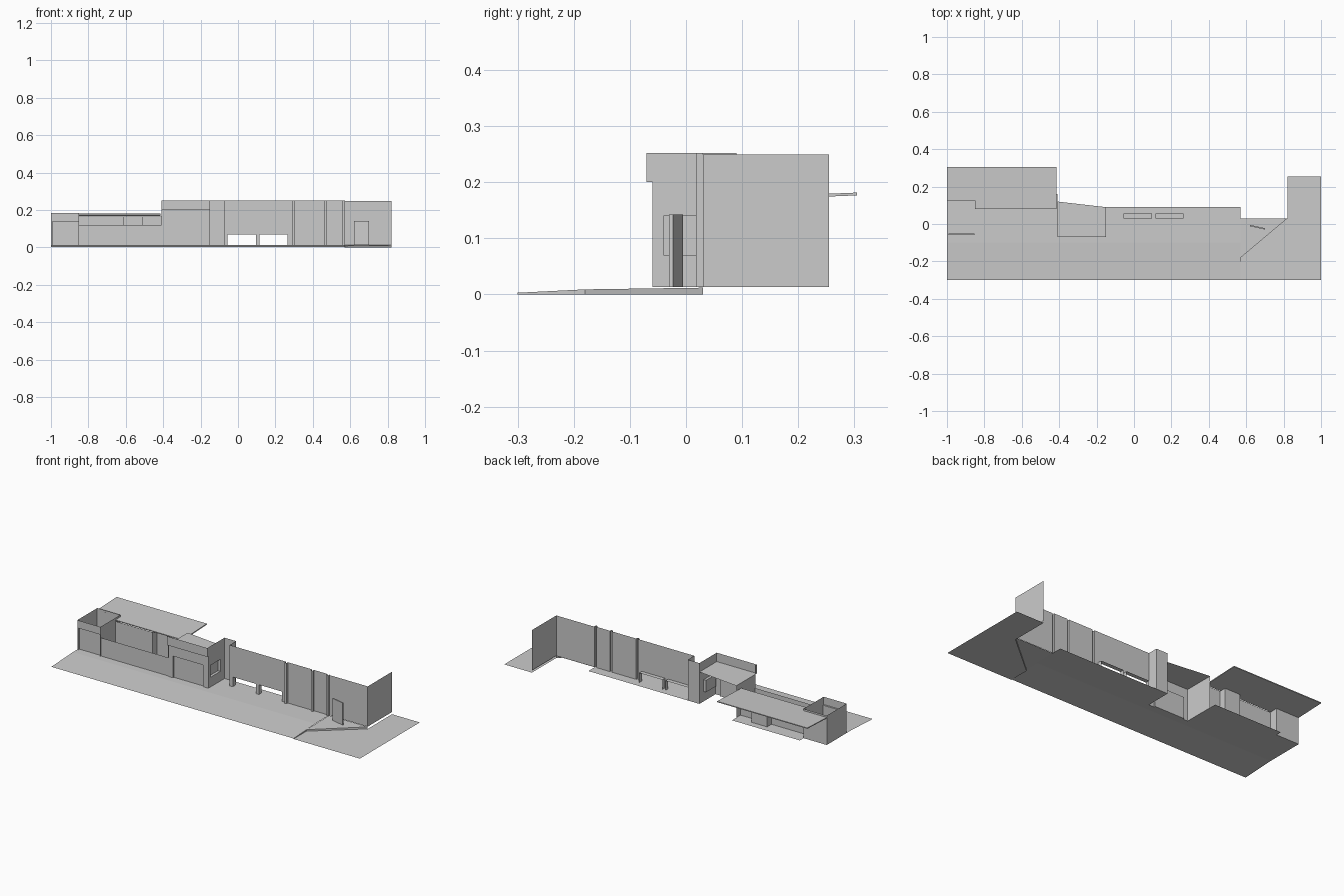
import bpy
from mathutils import Vector

if "Cube" in bpy.data.objects:
    bpy.data.objects.remove(bpy.data.objects["Cube"])

FLOOR = 0.013


def mesh(name, faces):
    """Object from a list of polygons (each a list of 3D points)."""
    verts, idx = [], []
    for f in faces:
        idx.append(list(range(len(verts), len(verts) + len(f))))
        verts += [tuple(p) for p in f]
    me = bpy.data.meshes.new(name)
    me.from_pydata(verts, [], idx)
    me.update()
    ob = bpy.data.objects.new(name, me)
    bpy.context.collection.objects.link(ob)
    return ob


def flat(name, pts, z):
    return mesh(name, [[(x, y, z) for x, y in pts]])


def rect(x0, x1, y0, y1):
    return [(x0, y0), (x1, y0), (x1, y1), (x0, y1)]


def strip(name, path, z0, z1):
    """Vertical sheet following a plan path."""
    return mesh(name, [[(*a, z0), (*b, z0), (*b, z1), (*a, z1)]
                       for a, b in zip(path, path[1:])])


def wall(name, a, b, z0, z1, openings, depth, glazed=True):
    """Sheet wall from a to b with recessed openings (s0, s1, z0, z1)."""
    a, b = Vector(a), Vector(b)
    length = (b - a).length
    d = (b - a).normalized()
    n = Vector((-d.y, d.x))

    def p(s, z, k=0.0):
        q = a + d * s + n * k
        return (q.x, q.y, z)

    ss = sorted({0, length, *[v for o in openings for v in o[:2]]})
    zs = sorted({z0, z1, *[v for o in openings for v in o[2:]]})
    faces = []
    for s0, s1 in zip(ss, ss[1:]):
        for h0, h1 in zip(zs, zs[1:]):
            cs, cz = (s0 + s1) / 2, (h0 + h1) / 2
            if not any(o[0] < cs < o[1] and o[2] < cz < o[3] for o in openings):
                faces.append([p(s0, h0), p(s1, h0), p(s1, h1), p(s0, h1)])
    for s0, s1, h0, h1 in openings:
        ring = [(s0, h0), (s1, h0), (s1, h1), (s0, h1)]
        for i in range(4):
            u, v = ring[i], ring[(i + 1) % 4]
            faces.append([p(*u), p(*v), p(*v, depth), p(*u, depth)])
        if glazed:
            faces.append([p(*c, depth) for c in ring])
    return mesh(name, faces)


# Pavement: sloped front strip, then level floors behind it
mesh("sloped_pavement", [[(-1, -.3, .003), (.57, -.3, .003), (.57, -.1, FLOOR), (-1, -.1, FLOOR)]])
flat("front_walk", rect(-1, .57, -.1, -.06), FLOOR)
flat("left_bay_floor", rect(-1, -.85, -.06, .125), FLOOR)
flat("terrace_floor", rect(-.85, -.41, -.06, .16), FLOOR)
flat("main_floor", rect(-.15, .57, -.06, .09), FLOOR)
mesh("pavement_side", [[(.57, -.3, 0), (.57, -.18, 0), (.57, -.18, .009), (.57, -.3, .003)]])

# Lower yard on the right with the diagonal kerb and entry landing
flat("side_yard", [(.57, -.3), (1, -.3), (1, .255), (.82, .255), (.82, .03), (.57, -.18)], 0)
mesh("diagonal_kerb", [[(.57, -.18, 0), (.82, .03, 0), (.82, .03, .012), (.57, -.18, .009)]])
mesh("entry_landing", [[(.57, -.18, .009), (.82, .03, .012), (.57, .03, .012)]])

# Main facade: recess, window wall, pilasters, right return
strip("facade_recess", [(-.15, .09), (-.075, .09), (-.075, .03)], FLOOR, .252)
wall("window_wall", (-.075, .03), (.29, .03), FLOOR, .252,
     [(.02, .17, FLOOR, .07), (.19, .34, FLOOR, .07)], .025, glazed=False)
path = [(.29, .03)]
for x in (.29, .46, .56):
    path += [(x, .03), (x, .018), (x + .012, .018), (x + .012, .03)]
strip("pilaster_wall", path[1:], FLOOR, .252)
strip("right_return_wall", [(.572, .03), (.82, .03), (.82, .255)], FLOOR, .249)

# Open entry door: thin panel at a slant
a, b = Vector((.62, -.012)), Vector((.70, -.030))
off = Vector((.0016, .007))
c, e = b + off, a + off
plan = [tuple(v) for v in (a, b, c, e)]
strip("entry_door", plan + plan[:1], FLOOR, .142)
flat("entry_door_top", plan, .142)

# Projecting front block with windows, fascia and low roof
wall("block_front", (-.41, -.06), (-.15, -.06), FLOOR, .2, [(.03, .225, FLOOR, .14)], .008)
wall("block_right_side", (-.15, -.06), (-.15, .09), FLOOR, .252, [(.02, .11, .07, .14)], .015)
strip("block_left_side", [(-.41, -.06), (-.41, .12)], FLOOR, .2)
strip("block_fascia", [(-.41, -.06), (-.41, -.07), (-.15, -.07), (-.15, -.06)], .2, .252)
flat("fascia_soffit", rect(-.41, -.15, -.07, -.06), .2)
flat("block_roof", [(-.41, -.06), (-.15, -.06), (-.15, .09), (-.41, .12)], .2)

# Terrace: low front wall and set-back window wall with a door niche
strip("terrace_front_wall", [(-.85, -.055), (-.41, -.055)], FLOOR, .12)
strip("terrace_back_wall", [(-.85, .08), (-.61, .08), (-.61, .12), (-.51, .12),
                            (-.51, .08), (-.41, .08)], FLOOR, .165)

# Left open-topped bay
wall("left_bay_front", (-1, -.06), (-.85, -.06), FLOOR, .185,
     [(.008, .147, FLOOR, .14)], .01)
strip("left_bay_sides", [(-1, -.06), (-1, .125), (-.85, .125), (-.85, -.06)], FLOOR, .185)

# Gently sloped roof sheet wrapping the bay
outline = [(-.85, .08), (-.415, .08), (-.415, .305), (-1, .305), (-1, .125), (-.85, .125)]
roof = mesh("rear_roof", [[(x, y, .17 + (y - .08) * .04) for x, y in outline]])
mod = roof.modifiers.new("thickness", "SOLIDIFY")
mod.thickness = .005
mod.offset = 0
